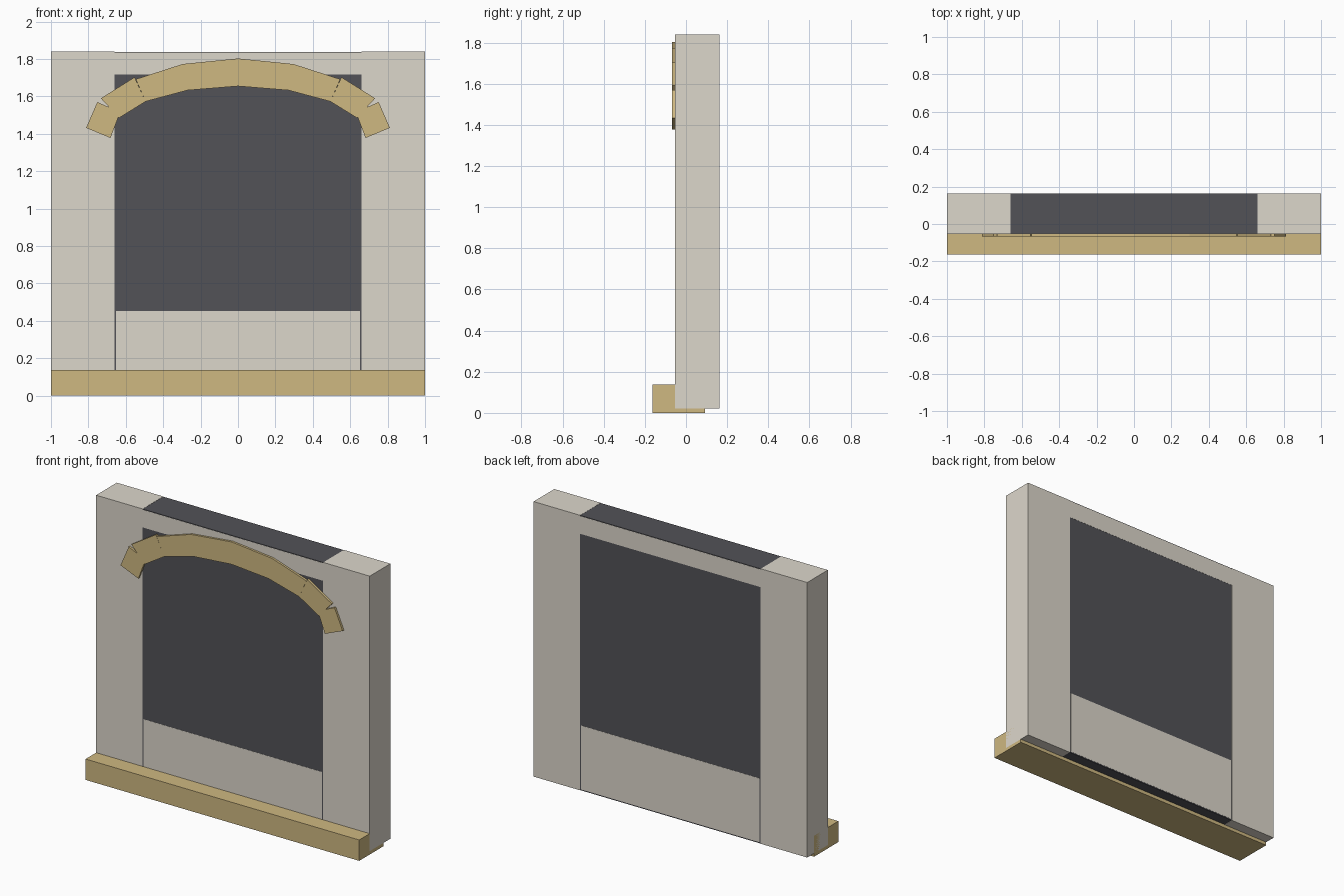
import bpy, bmesh

if "Cube" in bpy.data.objects:
    bpy.data.objects.remove(bpy.data.objects["Cube"])


def material(name, rgb):
    m = bpy.data.materials.new(name)
    m.diffuse_color = (*rgb, 1)
    m.use_nodes = True
    m.node_tree.nodes["Principled BSDF"].inputs["Base Color"].default_value = m.diffuse_color
    return m


STONE = material("pale_plaster", (0.72, 0.68, 0.60))
DARK = material("dark_pane", (0.085, 0.085, 0.095))
WOOD = material("tan_stone", (0.62, 0.48, 0.22))


def prism(name, profile, y0, y1, mat):
    """Extrude an x/z outline between two depths."""
    bm = bmesh.new()
    face = bm.faces.new([bm.verts.new((x, y0, z)) for x, z in profile])
    ext = bmesh.ops.extrude_face_region(bm, geom=[face])
    verts = [v for v in ext["geom"] if isinstance(v, bmesh.types.BMVert)]
    bmesh.ops.translate(bm, vec=(0, y1 - y0, 0), verts=verts)
    bmesh.ops.recalc_face_normals(bm, faces=bm.faces)
    me = bpy.data.meshes.new(name)
    bm.to_mesh(me)
    bm.free()
    me.materials.append(mat)
    ob = bpy.data.objects.new(name, me)
    bpy.context.collection.objects.link(ob)
    return ob


def box(name, x0, x1, y0, y1, z0, z1, mat):
    return prism(name, [(x0, z0), (x1, z0), (x1, z1), (x0, z1)], y0, y1, mat)


F, B = -0.052, 0.162   # front and back of the wall
E = 0.001              # keeps the frame just proud of the core

# Dark core slab
box("dark_pane", -1 + E, 1 - E, F, B, 0.023, 1.838, DARK)

# Wall frame around the pane
for side, s in (("left", -1), ("right", 1)):
    a, b = sorted((s * 0.66, s))
    box(side + "_pillar", a, b, F - E, B + E, 0.022, 1.839, STONE)
box("top_beam", -0.66, 0.66, F - E, B + E, 1.717, 1.834, STONE)
box("lower_panel", -0.652, 0.652, F - E, B + E, 0.03, 0.452, STONE)

# Projecting sill
box("sill", -1, 1, -0.163, 0.092, 0, 0.138, WOOD)

# Arch blocks, mirrored left and right
blocks = [
    [(0, 1.655), (0.27, 1.633), (0.297, 1.773), (0, 1.803)],
    [(0.27, 1.633), (0.494, 1.573), (0.547, 1.692), (0.297, 1.773)],
    [(0.494, 1.573), (0.636, 1.485), (0.733, 1.59), (0.553, 1.703)],
    [(0.63, 1.515), (0.682, 1.378), (0.812, 1.432), (0.752, 1.57)],
]
for i, outline in enumerate(blocks):
    for side, s in (("left", -1), ("right", 1)):
        prism(f"arch_block_{side}_{i + 1}", [(s * x, z) for x, z in outline],
              -0.067, F + 0.01, WOOD)
